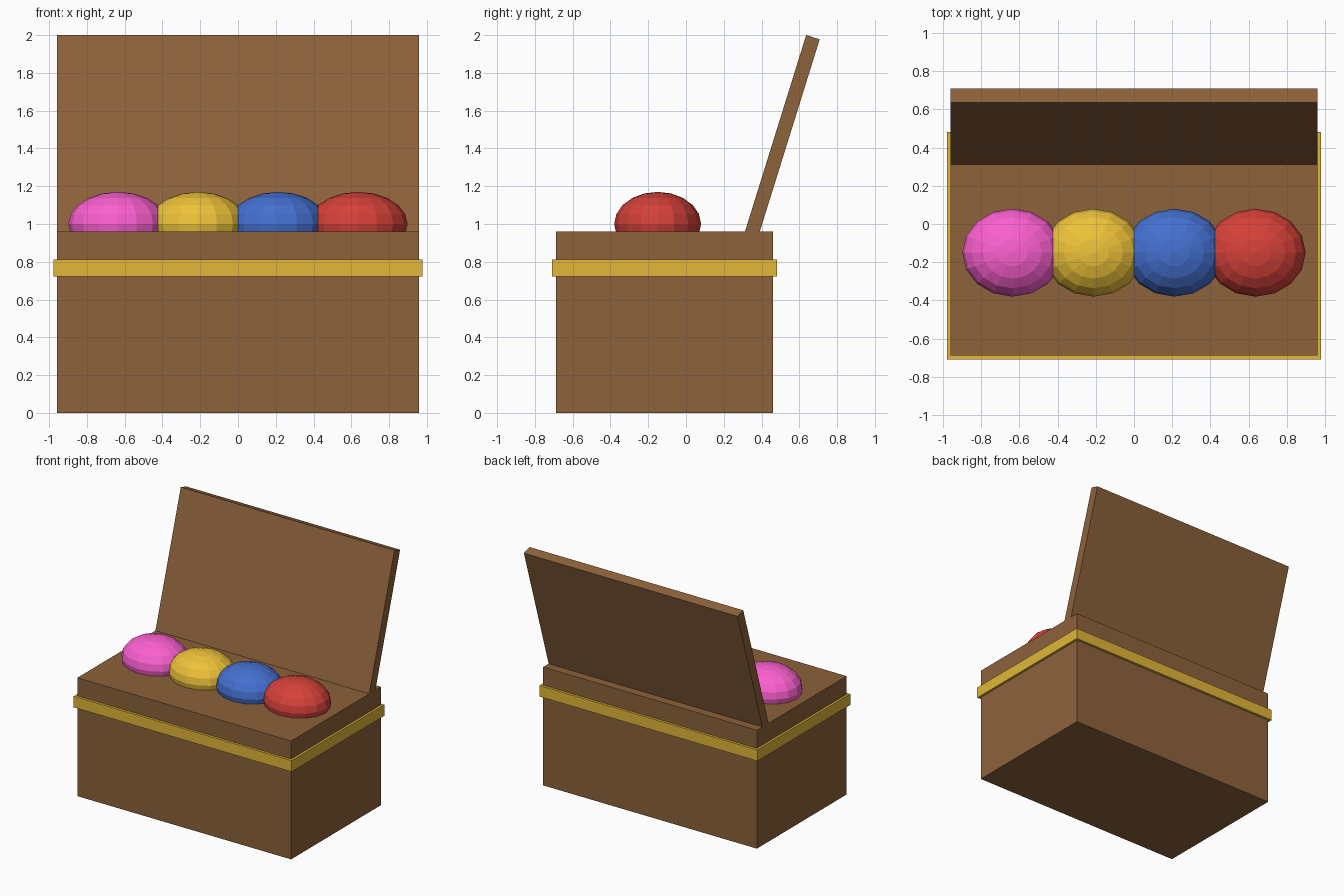
import bpy
from math import sin, cos
from mathutils import Vector

if "Cube" in bpy.data.objects:
    bpy.data.objects.remove(bpy.data.objects["Cube"])


def paint(ob, name, color):
    mat = bpy.data.materials.get(name) or bpy.data.materials.new(name)
    mat.diffuse_color = (*color, 1)
    mat.use_nodes = True
    mat.node_tree.nodes["Principled BSDF"].inputs["Base Color"].default_value = mat.diffuse_color
    ob.data.materials.append(mat)


def box(name, center, size, mat, color, tilt=0):
    bpy.ops.mesh.primitive_cube_add(size=1, location=center, rotation=(tilt, 0, 0))
    ob = bpy.context.object
    ob.name = name
    ob.scale = size
    paint(ob, mat, color)
    return ob


WOOD = (0.266, 0.122, 0.044)
GOLD = (0.76, 0.474, 0.04)

# chest body and the brass band around it
box("chest_body", (0, -0.114, 0.48), (1.918, 1.15, 0.96), "wood", WOOD)
box("brass_band", (0, -0.114, 0.768), (1.955, 1.19, 0.09), "brass", GOLD)

# open lid leaning back, its lower edge sunk into the body
tilt, length, thick = 0.302, 1.15, 0.075
along = Vector((0, sin(tilt), cos(tilt)))
top_mid = Vector((0, 0.672, 1.989))
box("lid", top_mid - along * length / 2, (1.918, thick, length), "wood", WOOD, -tilt)

# row of half-sunk balls
balls = [("pink", (0.97, 0.117, 0.63)), ("yellow", (0.85, 0.54, 0.04)),
         ("blue", (0.058, 0.162, 0.63)), ("red", (0.665, 0.053, 0.041))]
for i, (name, color) in enumerate(balls):
    bpy.ops.mesh.primitive_uv_sphere_add(segments=16, ring_count=10, radius=1,
                                         location=((i - 1.5) * 0.424, -0.15, 1.0))
    ob = bpy.context.object
    ob.name = name + "_ball"
    ob.scale = (0.262, 0.23, 0.17)
    paint(ob, name, color)
